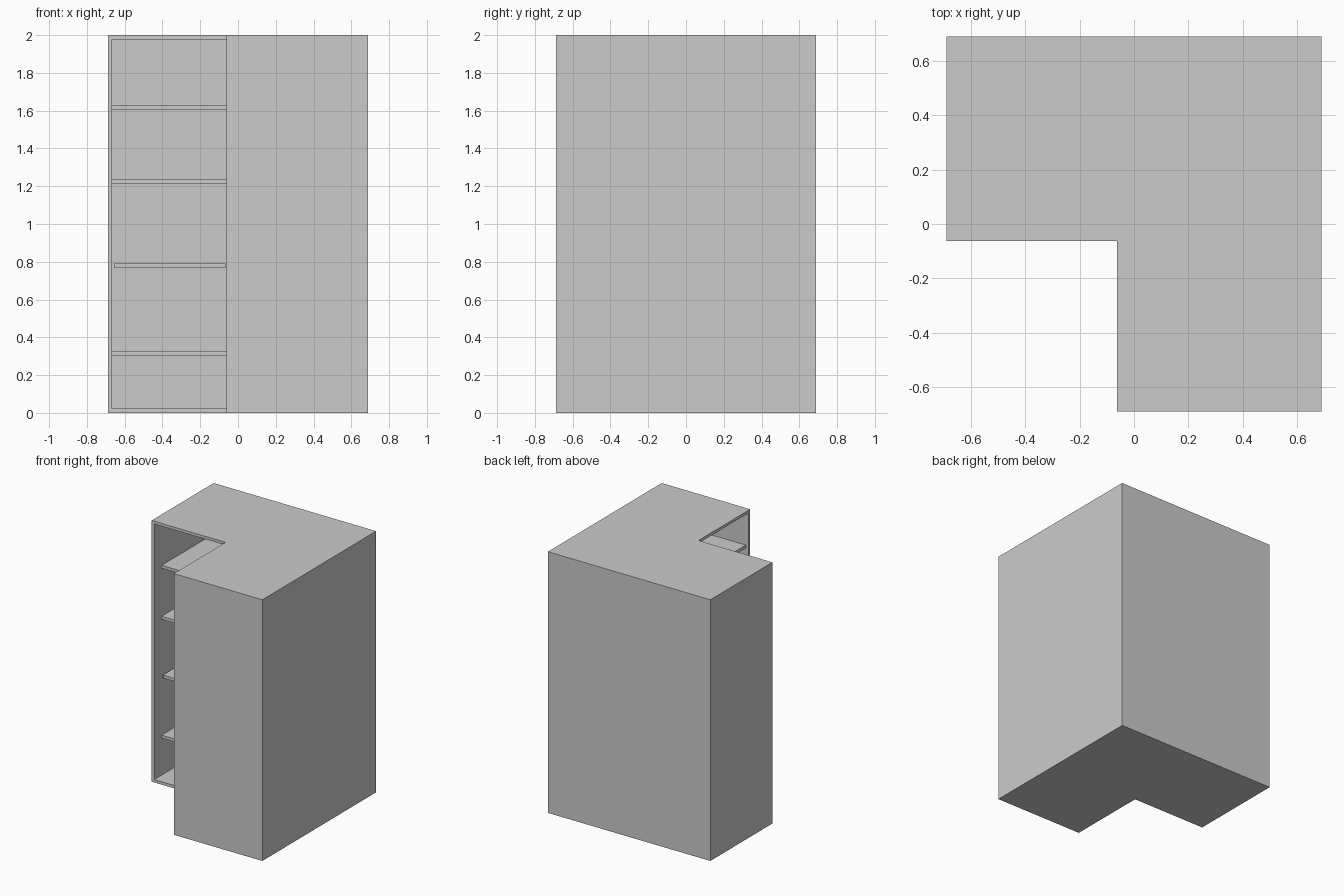
import bpy, bmesh

if "Cube" in bpy.data.objects:
    bpy.data.objects.remove(bpy.data.objects["Cube"])

E = 0.688      # half width of the footprint
N = -0.062     # inner corner of the L
T = 0.022      # board thickness
H = 2.0


def add_object(name, bm):
    bmesh.ops.recalc_face_normals(bm, faces=bm.faces)
    mesh = bpy.data.meshes.new(name)
    bm.to_mesh(mesh)
    bm.free()
    obj = bpy.data.objects.new(name, mesh)
    bpy.context.collection.objects.link(obj)
    return obj


def slab(name, outline, z0, z1):
    """Extrude a flat outline upwards into a board."""
    bm = bmesh.new()
    face = bm.faces.new([bm.verts.new((x, y, z0)) for x, y in outline])
    ext = bmesh.ops.extrude_face_region(bm, geom=[face])
    verts = [v for v in ext["geom"] if isinstance(v, bmesh.types.BMVert)]
    bmesh.ops.translate(bm, verts=verts, vec=(0, 0, z1 - z0))
    return add_object(name, bm)


def board(name, x0, x1, y0, y1, z0, z1):
    return slab(name, [(x0, y0), (x1, y0), (x1, y1), (x0, y1)], z0, z1)


# L-shaped bottom and top
footprint = [(-E, N), (N, N), (N, -E), (E, -E), (E, E), (-E, E)]
slab("bottom_panel", footprint, 0, T)
slab("top_panel", footprint, H - T, H)

# Outer walls
z0, z1 = T, H - T
board("left_end_panel", -E, -E + T, N, E, z0, z1)
board("front_end_panel", N, E, -E, -E + T, z0, z1)
board("back_panel", -E + T, E, E - T, E, z0, z1)
board("right_panel", E - T, E, -E + T, E - T, z0, z1)

# Divider between shelf bay and hanging bay
board("divider", N, N + T, N, E - T, z0, z1)

# Shelves in the left bay, the third one loose with a small side gap
for i, (z, gap) in enumerate([(0.305, 0), (0.768, 0.01), (1.215, 0), (1.605, 0)]):
    board(f"shelf_{i + 1}", -E + T + gap, N - gap * 0.3, 0.028, E - T, z, z + 0.023)

# High shelf of the hanging bay
board("hat_shelf", N + T, E - T, -E + T, E - T, 1.705, 1.728)
